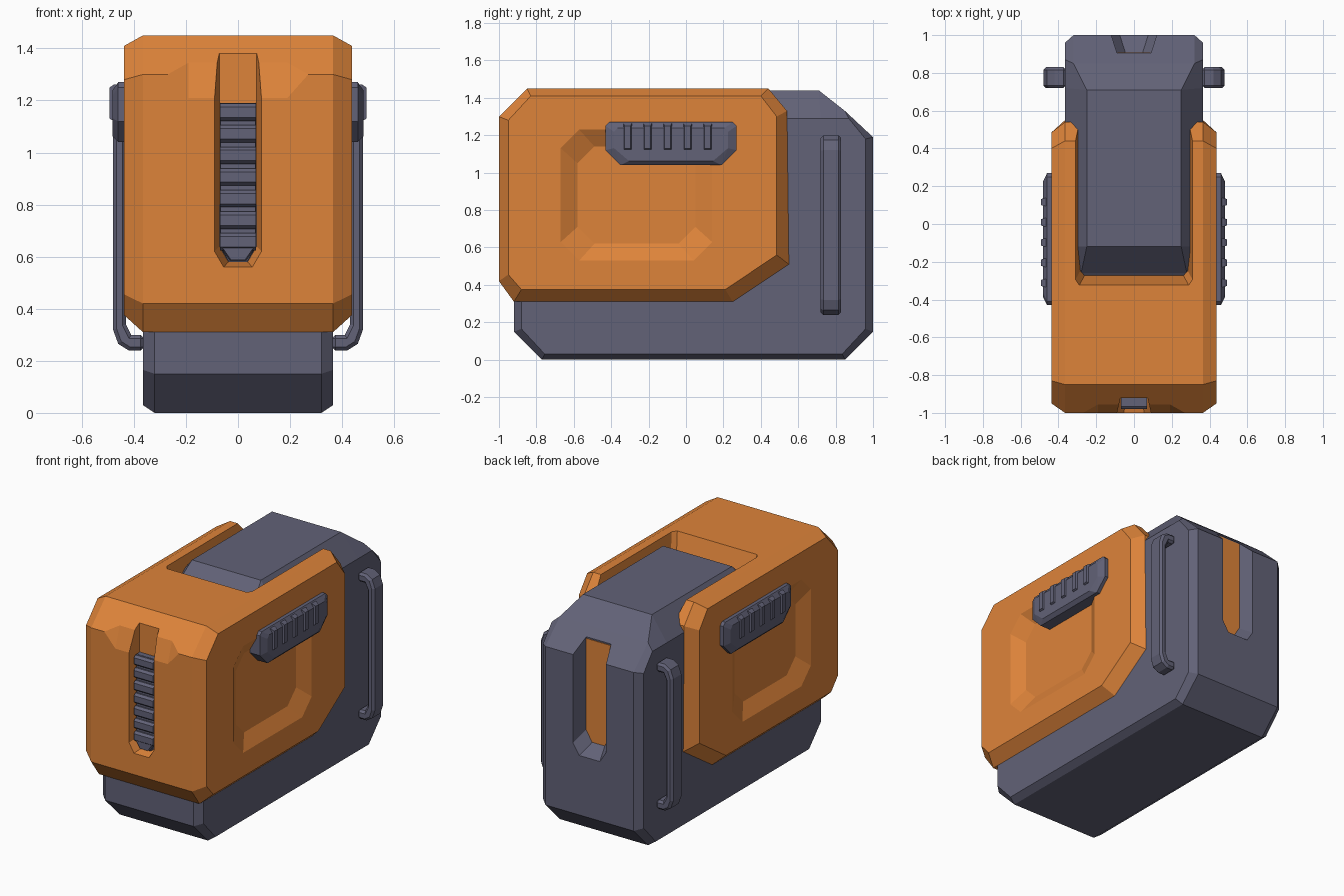
import bpy, bmesh, math

if "Cube" in bpy.data.objects:
    bpy.data.objects.remove(bpy.data.objects["Cube"])

def material(name, rgb):
    m = bpy.data.materials.new(name)
    m.diffuse_color = (*rgb, 1)
    m.use_nodes = True
    m.node_tree.nodes["Principled BSDF"].inputs["Base Color"].default_value = m.diffuse_color
    return m

ORANGE = material("orange", (0.73, 0.23, 0.042))
DARK = material("dark grey", (0.122, 0.122, 0.185))

def finish(name, bm, mat):
    bmesh.ops.recalc_face_normals(bm, faces=bm.faces)
    me = bpy.data.meshes.new(name)
    bm.to_mesh(me)
    bm.free()
    me.materials.append(mat)
    ob = bpy.data.objects.new(name, me)
    bpy.context.collection.objects.link(ob)
    return ob

def hull(name, pts, mat):
    bm = bmesh.new()
    vs = [bm.verts.new(p) for p in pts]
    r = bmesh.ops.convex_hull(bm, input=vs)
    junk = {v for v in r["geom_interior"] + r["geom_unused"] if isinstance(v, bmesh.types.BMVert)}
    bmesh.ops.delete(bm, geom=list(junk), context='VERTS')
    bmesh.ops.dissolve_limit(bm, angle_limit=0.01, verts=bm.verts, edges=bm.edges)
    return finish(name, bm, mat)

def box(name, x, y, z, mat):
    return hull(name, [(a, b, c) for a in x for b in y for c in z], mat)

def slab(name, rim, side, side_x, mat):
    """Side profile (y, z) with a chamfered rim; rim points are (y, z, half width)."""
    bm = bmesh.new()
    loops = [[(-side_x, y, z) for y, z in side], [(-w, y, z) for y, z, w in rim],
             [(w, y, z) for y, z, w in rim], [(side_x, y, z) for y, z in side]]
    loops = [[bm.verts.new(p) for p in l] for l in loops]
    n = len(rim)
    for a, b in zip(loops, loops[1:]):
        for i in range(n):
            bm.faces.new((a[i], a[(i + 1) % n], b[(i + 1) % n], b[i]))
    bm.faces.new(loops[0])
    bm.faces.new(loops[-1])
    return finish(name, bm, mat)

def octagon(cy, cz, hy, hz, c):
    return [(cy + s * a, cz + t * b) for s in (1, -1) for t in (1, -1)
            for a, b in ((hy, hz - c), (hy - c, hz))]

def cut(ob, cutter):
    mod = ob.modifiers.new("cut", 'BOOLEAN')
    mod.operation, mod.solver, mod.object = 'DIFFERENCE', 'EXACT', cutter
    bpy.context.view_layer.objects.active = ob
    bpy.ops.object.modifier_apply(modifier=mod.name)
    bpy.data.objects.remove(cutter)

# dark inner body, rising to a tapered block on top
w = 0.32
body = slab("inner_body",
    [(-0.92, 0.15, w), (-0.77, 0, w), (0.85, 0, w), (1, 0.15, w), (1, 1.19, w), (0.85, 1.33, w),
     (0.71, 1.44, 0.25), (-0.12, 1.44, 0.25), (-0.26, 1.3, 0.28), (-0.92, 0.8, w)],
    [(-0.88, 0.165), (-0.755, 0.03), (0.835, 0.03), (0.96, 0.165), (0.96, 1.18), (0.87, 1.29),
     (0.72, 1.29), (-0.12, 1.29), (-0.22, 1.25), (-0.88, 0.78)], 0.365, DARK)

# orange outer shell
rim = [(-1, 0.42), (-0.92, 0.31), (0.25, 0.31), (0.55, 0.51), (0.54, 1.33), (0.44, 1.45),
       (-0.85, 1.45), (-1, 1.30)]
shell = slab("outer_shell", [(y, z, 0.365) for y, z in rim],
    [(-0.95, 0.455), (-0.88, 0.375), (0.21, 0.375), (0.485, 0.56), (0.485, 1.30), (0.40, 1.41),
     (-0.83, 1.41), (-0.95, 1.28)], 0.437, ORANGE)

# opening in the top of the shell
cut(shell, hull("top_cutter", [(s * x, y, z) for s in (1, -1)
    for x, y0, z in ((0.28, -0.27, 1.28), (0.327, -0.355, 1.55))
    for x, y in ((x, 0.9), (x, y0 + 0.03), (x - 0.02, y0))], ORANGE))

# shallow flat across the front upper edge
cut(shell, hull("edge_cutter", [(s * x, y - d, z + d) for s in (1, -1) for d in (0, 0.15)
    for x, y, z in ((0.19, -1, 1.21), (0.19, -0.955, 1.345), (0.27, -1, 1.30))], ORANGE))

# front slot
cut(shell, hull("slot_cutter", [(s * x, y, z) for s in (1, -1)
    for x0, y, z0 in ((0.072, -0.92, 0.58), (0.108, -1.08, 0.54))
    for x, z in ((x0, 1.6), (x0, z0 + 0.06), (x0 - 0.035, z0))], ORANGE))

# side recesses
for s in (1, -1):
    cut(shell, hull("recess_cutter", [(s * x, y, z) for x, e in ((0.387, 0), (0.487, 0.18))
        for y, z in octagon(-0.265, 0.88, 0.315 + e, 0.26 + e, 0.09 + e * 0.1)], ORANGE))

# back slot with an orange panel behind it
cut(body, hull("back_cutter", [(s * x, y, z) for s in (1, -1)
    for x0, y, z0 in ((0.09, 0.905, 0.60), (0.15, 1.095, 0.48))
    for x, z in ((x0, 1.6), (x0, z0 + 0.07), (x0 - 0.045, z0))], DARK))
hull("back_panel", [(s * x, y, z) for s in (1, -1) for y in (0.9, 0.909)
    for x, z in ((0.088, 1.27), (0.088, 0.67), (0.045, 0.60))], ORANGE)

# front slide with ribs and a pointed lower end
hull("front_slide", [(s * x, y, z) for s in (1, -1) for y, e in ((-0.91, 0), (-0.955, 0.003))
    for x, z in ((0.07 - e, 1.19), (0.07 - e, 0.64), (0.035, 0.58))], DARK)
for i in range(7):
    z = 1.155 - i * 0.083
    hull("slide_rib", [(s * 0.07, y, z + t * h) for s in (1, -1) for t in (1, -1)
        for y, h in ((-0.93, 0.033), (-0.965, 0.033), (-0.98, 0.02))], DARK)
hull("slide_tip", [(s * x, y, z) for s in (1, -1) for y, e in ((-0.93, 0), (-0.975, 0.008))
    for x, z in ((0.068 - e, 0.635), (0.035 - e, 0.58 + e))], DARK)

for s in (1, -1):
    # ribbed side grip
    def grip_outline(e):
        return [(y0 + t * y, z) for t in (1, -1) for y0 in (-0.08,)
                for y, z in ((0.27 - e, 1.04 + e / 2), (0.35 - e, 1.12 + e / 4),
                             (0.35 - e, 1.25 - e * 0.7), (0.33 - e, 1.27 - e * 0.7))]
    hull("side_grip", [(s * x, y, z) for x, e in ((0.38, 0), (0.46, 0), (0.482, 0.045))
        for y, z in grip_outline(e)], DARK)
    for i in range(5):
        y = -0.312 + i * 0.107
        hull("grip_rib", [(s * x, y + t * h, z) for t in (1, -1)
            for x, h, z in ((0.45, 0.022, 1.12), (0.45, 0.022, 1.262), (0.475, 0.022, 1.262),
                            (0.493, 0.016, 1.25), (0.493, 0.016, 1.13), (0.475, 0.022, 1.12))], DARK)

    # side handle: C-shaped bar standing off the body
    half = [(0.36, 0.48), (0.42, 0.48), (0.46, 0.455), (0.48, 0.40)]
    inner = [(0.43, 0.38), (0.41, 0.42), (0.36, 0.42)]
    prof = half + [(x, -z) for x, z in half[::-1]] + [(x, -z) for x, z in inner[::-1]] + inner
    bm = bmesh.new()
    f = bm.faces.new([bm.verts.new((s * x, 0.72, z + 0.72)) for x, z in prof])
    r = bmesh.ops.extrude_face_region(bm, geom=[f])
    bmesh.ops.translate(bm, vec=(0, 0.11, 0), verts=[v for v in r["geom"] if isinstance(v, bmesh.types.BMVert)])
    handle = finish("side_handle", bm, DARK)
    bev = handle.modifiers.new("bevel", 'BEVEL')
    bev.width, bev.segments, bev.angle_limit = 0.014, 1, math.radians(70)
